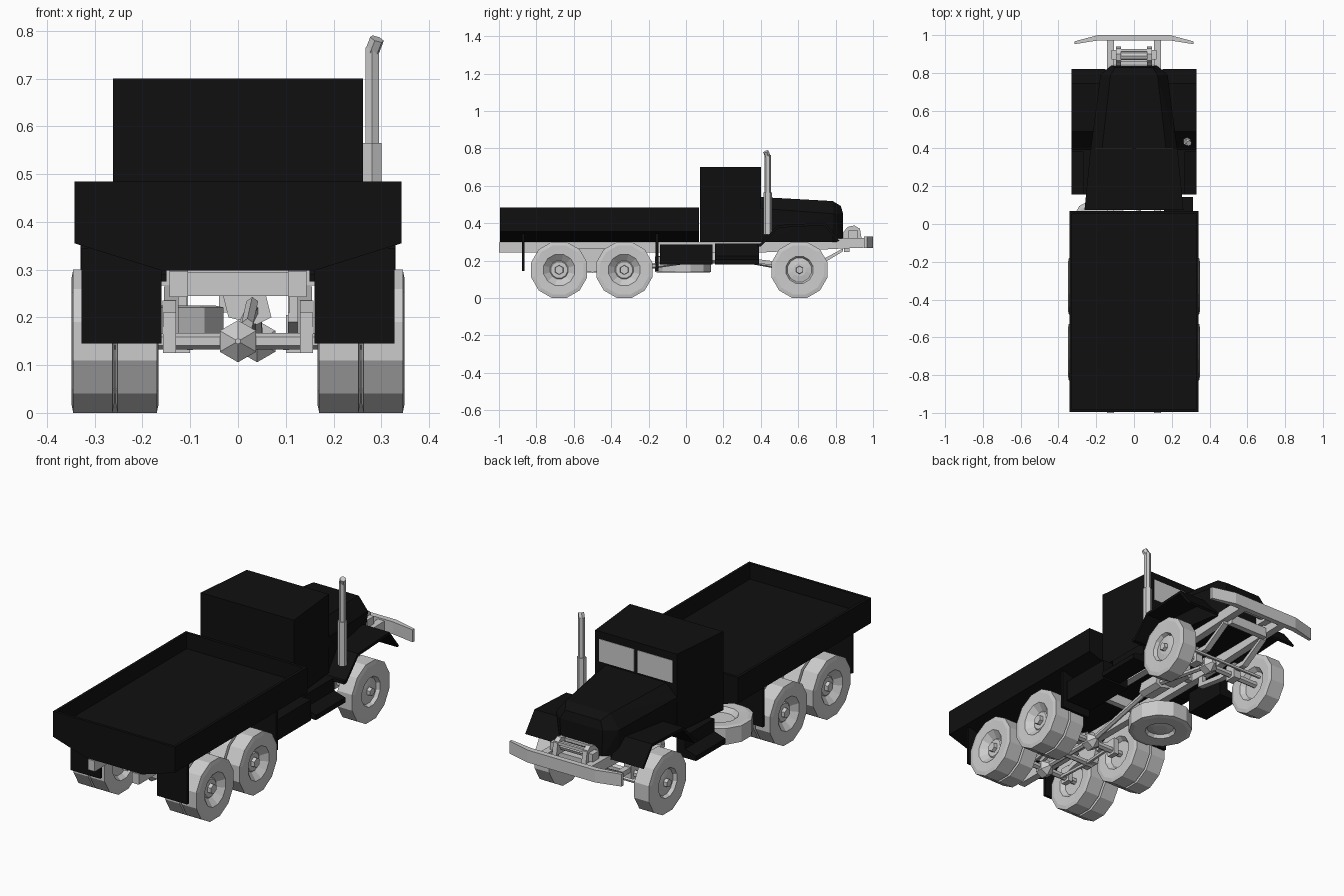
import bpy, bmesh, math
from mathutils import Vector

if "Cube" in bpy.data.objects:
    bpy.data.objects.remove(bpy.data.objects["Cube"])

black = bpy.data.materials.new("black_paint")
black.diffuse_color = (0.005, 0.005, 0.005, 1)
black.use_nodes = True
black.node_tree.nodes["Principled BSDF"].inputs["Base Color"].default_value = black.diffuse_color


def finish(name, bm, mat=None):
    bmesh.ops.recalc_face_normals(bm, faces=bm.faces)
    me = bpy.data.meshes.new(name)
    bm.to_mesh(me)
    bm.free()
    ob = bpy.data.objects.new(name, me)
    bpy.context.collection.objects.link(ob)
    if mat:
        me.materials.append(mat)
    return ob


def hull(name, pts, mat=None):
    bm = bmesh.new()
    for p in pts:
        bm.verts.new(p)
    bmesh.ops.convex_hull(bm, input=bm.verts)
    bmesh.ops.dissolve_limit(bm, angle_limit=0.01, verts=bm.verts, edges=bm.edges)
    return finish(name, bm, mat)


def box(name, x, y, z, mat=None):
    return hull(name, [(a, b, c) for a in x for b in y for c in z], mat)


def prism(name, pts, axis, lo, hi, mat=None):
    """Extrude a closed profile along x (points y,z), y (x,z) or z (x,y)."""
    bm = bmesh.new()
    rings = []
    for t in (lo, hi):
        ring = []
        for p in pts:
            c = list(p)
            c.insert("xyz".index(axis), t)
            ring.append(bm.verts.new(c))
        bm.faces.new(ring)
        rings.append(ring)
    n = len(pts)
    for i in range(n):
        j = (i + 1) % n
        bm.faces.new((rings[0][i], rings[0][j], rings[1][j], rings[1][i]))
    return finish(name, bm, mat)


def lathe(name, prof, centre, axis, n=12, phase=15, mat=None):
    """Turn a profile of (offset, radius) around an axis."""
    w = Vector(axis).normalized()
    u = Vector((0, 0, 1)) if abs(w.z) < 0.9 else Vector((1, 0, 0))
    v = w.cross(u).normalized()
    u = v.cross(w)
    bm = bmesh.new()
    rings = []
    for off, r in prof:
        rings.append([bm.verts.new(Vector(centre) + w * off + r * (
            u * math.cos(math.radians(phase) + k * math.tau / n) +
            v * math.sin(math.radians(phase) + k * math.tau / n))) for k in range(n)])
    for a, b in zip(rings, rings[1:]):
        for k in range(n):
            bm.faces.new((a[k], a[(k + 1) % n], b[(k + 1) % n], b[k]))
    bm.faces.new(rings[0])
    bm.faces.new(rings[-1])
    return finish(name, bm, mat)


def tube(name, a, b, r, n=6, phase=0):
    d = Vector(b) - Vector(a)
    return lathe(name, [(0, r), (d.length, r)], a, d, n, phase)


def pair(s, a, b):
    return (s * a, s * b)


# Wheels: flat-sided tyres with dished rims
TYRE = [(-.02, .05), (-.02, .07), (-.043, .088), (-.045, .135), (-.041, .155),
        (.041, .155), (.045, .135)]
DEEP = TYRE + [(.043, .086), (.012, .05), (.016, .045), (.016, .03)]
SHALLOW = TYRE + [(.043, .075), (.026, .066), (.032, .035)]
REAR, FRONT = (-.678, -.33), .607
for s in (-1, 1):
    for y in REAR:
        lathe("rear_outer_wheel", DEEP, (s * .304, y, .15), (s, 0, 0))
        lathe("rear_inner_wheel", DEEP, (s * .211, y, .15), (s, 0, 0))
        lathe("rear_hub", [(0, .027), (.035, .024)], (s * .303, y, .15), (s, 0, 0), 6, 0)
    lathe("front_wheel", SHALLOW, (s * .28, FRONT, .15), (s, 0, 0))
    lathe("front_hub", [(0, .025), (.05, .02)], (s * .28, FRONT, .15), (s, 0, 0), 6, 0)
lathe("spare_wheel", SHALLOW, (-.18, -.015, .18), (0, 0, -1))

# Axles with differentials (the front one sits off centre)
for y, x in ((REAR[0], 0), (REAR[1], 0), (FRONT, .04)):
    tube("axle_tube", (-.27, y, .15), (.27, y, .15), .017)
    lathe("differential", [(-.05, .006), (-.02, .044), (.02, .044), (.05, .012)],
          (x, y, .15), (0, 1, 0), 6, 0)

# Drive line
hull("transfer_case", [(x, y, z) for y in (.12, .25) for x, z in
                       ((-.035, .26), (.055, .26), (.07, .2), (.04, .185), (-.02, .2))])
box("gearbox", (-.04, .04), (.25, .38), (.21, .275))
tube("front_drive_shaft", (.035, .24, .215), (.04, .57, .155), .014)
tube("centre_drive_shaft", (.03, .13, .215), (0, -.29, .155), .014)
tube("rear_drive_shaft", (0, -.37, .155), (0, -.64, .155), .014)

# Chassis rails and cross members
rail = [(-1, .243), (.4, .243), (.85, .265), (.985, .27), (.985, .322), (.85, .32),
        (.4, .297), (-1, .297)]
for s in (-1, 1):
    prism("chassis_rail", rail, "x", s * .105, s * .143)
for y in (-.75, -.5, -.1, .3, .86):
    box("cross_member", (-.11, .11), (y - .015, y + .015), (.245, .295))

# Springs, pivots and torque rods
for s in (-1, 1):
    prism("rear_leaf_spring", [(-.7, .165), (-.58, .195), (-.42, .195), (-.305, .165), (-.305, .18),
                               (-.42, .235), (-.58, .235), (-.7, .18)], "x", s * .13, s * .158)
    prism("rear_spring_pivot", [(-.54, .14), (-.46, .14), (-.42, .265), (-.58, .265)],
          "x", s * .125, s * .155)
    prism("front_leaf_spring", [(.36, .19), (.52, .165), (.7, .165), (.84, .25), (.84, .265),
                                (.7, .19), (.52, .19), (.36, .21)], "x", s * .105, s * .135)
    box("front_spring_hanger", pair(s, .108, .132), (.36, .39), (.19, .26))
    box("front_axle_clamp", pair(s, .1, .14), (.58, .64), (.125, .205))
    for y in REAR:
        box("rear_axle_clamp", pair(s, .13, .157), (y - .025, y + .025), (.125, .21))
        tube("torque_rod", (s * .115, -.5, .145), (s * .1, y, .14), .01, 5)
for y in REAR:
    tube("upper_torque_rod", (.03, -.5, .23), (.02, y, .185), .013, 5)
tube("pivot_shaft", (-.15, -.5, .15), (.15, -.5, .15), .016)
tube("steering_rod", (-.23, .68, .15), (.23, .68, .15), .009, 5)

# Cargo bed: open tray with sloping underside
W, T = .342, .328
section = [(W, .485), (W, .355), (.16, .298), (-.16, .298), (-W, .355), (-W, .485),
           (-T, .485), (-T, .405), (T, .405), (T, .485)]
prism("cargo_bed", section, "y", -.995, .07, black)
for y in (-.995, .056):
    box("bed_end_wall", (-T, T), (y, y + .014), (.4, .485), black)

# Mud flaps
for s in (-1, 1):
    for y in (-.87, -.155):
        box("mud_flap", pair(s, .16, .328), (y - .007, y + .007), (.145, .345), black)

# Cab, tapering forward, with split windscreen
prism("cab", [(-.262, .075), (.262, .075), (.23, .4), (-.23, .4)], "z", .3, .7, black)
for s in (-1, 1):
    box("windscreen_pane", pair(s, .01, .207), (.395, .402), (.548, .662))

# Tapering bonnet
hull("bonnet", [(s * x, y, z) for s in (-1, 1) for x, y, z in (
    (.225, .39, .3), (.23, .39, .48), (.17, .39, .54),
    (.165, .78, .3), (.178, .79, .45), (.125, .785, .518),
    (.115, .84, .3), (.12, .84, .45), (.1, .828, .492))], black)

# Front wings, steps and tool box
wing = [(.38, .275), (.4, .275), (.495, .376), (.74, .388), (.81, .3), (.82, .306),
        (.745, .402), (.49, .39), (.395, .29), (.38, .29)]
step = [(.22, .29), (.268, .29), (.268, .225), (.33, .205), (.33, .18), (.22, .18)]
for s in (-1, 1):
    prism("front_wing", wing, "x", s * .15, s * .33, black)
    prism("cab_step", [(s * x, z) for x, z in step], "y", .155, .39, black)
box("tool_box", (.16, .312), (-.138, .142), (.18, .285), black)

# Exhaust stack
tube("exhaust_muffler", (.281, .437, .34), (.281, .437, .565), .022, 6, 30)
tube("exhaust_pipe", (.281, .437, .56), (.281, .437, .765), .0165, 6, 30)
tube("exhaust_tip", (.281, .437, .757), (.291, .427, .783), .0155)

# Swept front bumper
prism("front_bumper", [(-.315, .952), (-.19, .972), (.19, .972), (.315, .952), (.315, .967),
                       (.19, 1), (-.19, 1), (-.315, .967)], "z", .267, .33)

# Winch
tube("winch_drum", (-.09, .89, .345), (.09, .89, .345), .022, 8)
for s in (-1, 1):
    prism("winch_side", [(.83, .31), (.94, .31), (.93, .37), (.9, .388), (.865, .38), (.83, .34)],
          "x", s * .07, s * .095)
    box("winch_mount", pair(s, .095, .12), (.87, .92), (.31, .36))
for y in (.865, .92):
    box("winch_bar", (-.09, .09), (y - .007, y + .007), (.36, .375))
